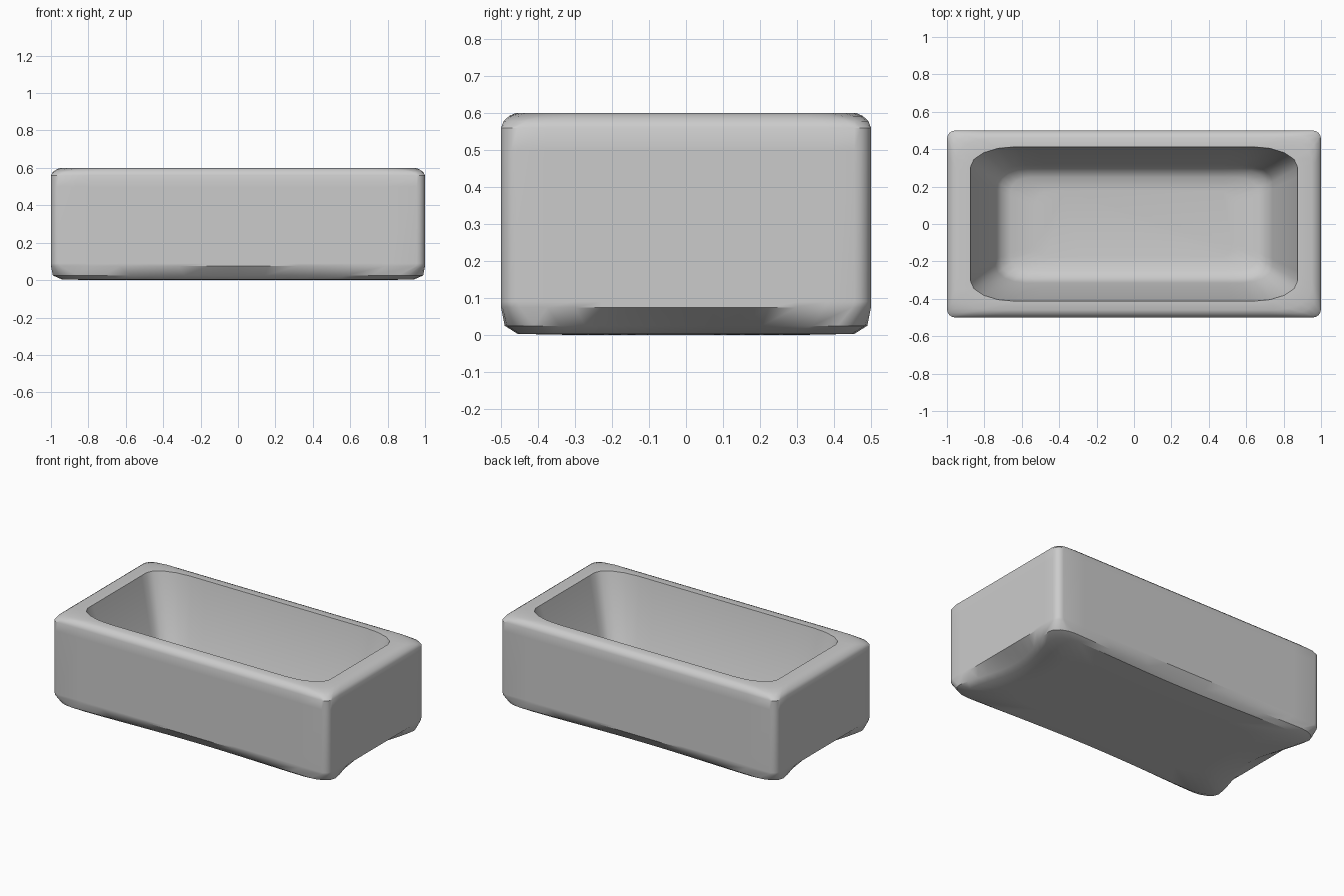
import bpy, bmesh, math

cube = bpy.data.objects.get("Cube")
if cube:
    bpy.data.objects.remove(cube, do_unlink=True)

SIDE_STEPS = 12    # segments along each straight side
CORNER_STEPS = 4   # segments round each corner


def ring(hx, hy, z, rx, ry, pinch_x=0, pinch_y=0):
    """Rounded rectangle whose sides can be drawn in at their middles."""
    pts = []
    for k, (sx, sy) in enumerate([(1, 1), (-1, 1), (-1, -1), (1, -1)]):
        # Corner arc
        for i in range(CORNER_STEPS + 1):
            a = math.pi / 2 * (k + i / CORNER_STEPS)
            pts.append((sx * (hx - rx) + rx * math.cos(a),
                        sy * (hy - ry) + ry * math.sin(a), z))
        # Side running on to the next corner
        for i in range(1, SIDE_STEPS):
            t = -1 + 2 * i / SIDE_STEPS
            dip = math.cos(t * math.pi / 2) ** 1.5
            if k % 2 == 0:
                pts.append((-sx * t * (hx - rx), sy * (hy - pinch_y * dip), z))
            else:
                pts.append((sx * (hx - pinch_x * dip), -sy * t * (hy - ry), z))
    return pts


def loft(name, rings, material):
    """Skin the rings in order and cap both ends."""
    bm = bmesh.new()
    loops = [[bm.verts.new(p) for p in r] for r in rings]
    n = len(loops[0])
    for low, high in zip(loops, loops[1:]):
        for i in range(n):
            j = (i + 1) % n
            bm.faces.new((low[i], low[j], high[j], high[i]))
    bm.faces.new(loops[0][::-1])
    bm.faces.new(loops[-1])
    bmesh.ops.recalc_face_normals(bm, faces=bm.faces)
    mesh = bpy.data.meshes.new(name)
    bm.to_mesh(mesh)
    bm.free()
    mesh.materials.append(material)
    obj = bpy.data.objects.new(name, mesh)
    bpy.context.collection.objects.link(obj)
    bpy.context.view_layer.objects.active = obj
    obj.select_set(True)
    bpy.ops.object.shade_smooth_by_angle(angle=math.radians(32))
    obj.select_set(False)
    return obj


grey = bpy.data.materials.new("pale grey")
grey.use_nodes = True
colour = (0.6, 0.6, 0.6, 1)
grey.diffuse_color = colour
grey.node_tree.nodes["Principled BSDF"].inputs["Base Color"].default_value = colour

# Tub: underside, drawn-in foot, outer wall, rim, inner wall, basin floor
tub = loft("tub", [
    ring(0.70, 0.30, 0.00, 0.14, 0.09),
    ring(0.94, 0.455, 0.003, 0.14, 0.09, 0.08, 0.02),
    ring(0.99, 0.49, 0.025, 0.13, 0.08, 0.09, 0.03),
    ring(1.00, 0.50, 0.075, 0.05, 0.05),
    ring(1.00, 0.50, 0.09, 0.045, 0.045),
    ring(1.00, 0.50, 0.50, 0.045, 0.045),
    ring(1.00, 0.50, 0.56, 0.045, 0.045),
    ring(0.99, 0.493, 0.578, 0.06, 0.06),
    ring(0.97, 0.478, 0.592, 0.12, 0.09),
    ring(0.95, 0.46, 0.60, 0.20, 0.11),
    ring(0.875, 0.413, 0.60, 0.24, 0.11),
    ring(0.867, 0.408, 0.57, 0.24, 0.11),
    ring(0.74, 0.315, 0.13, 0.16, 0.09),
    ring(0.71, 0.29, 0.085, 0.14, 0.08),
    ring(0.66, 0.25, 0.06, 0.11, 0.07),
    ring(0.52, 0.18, 0.05, 0.08, 0.06),
], grey)
